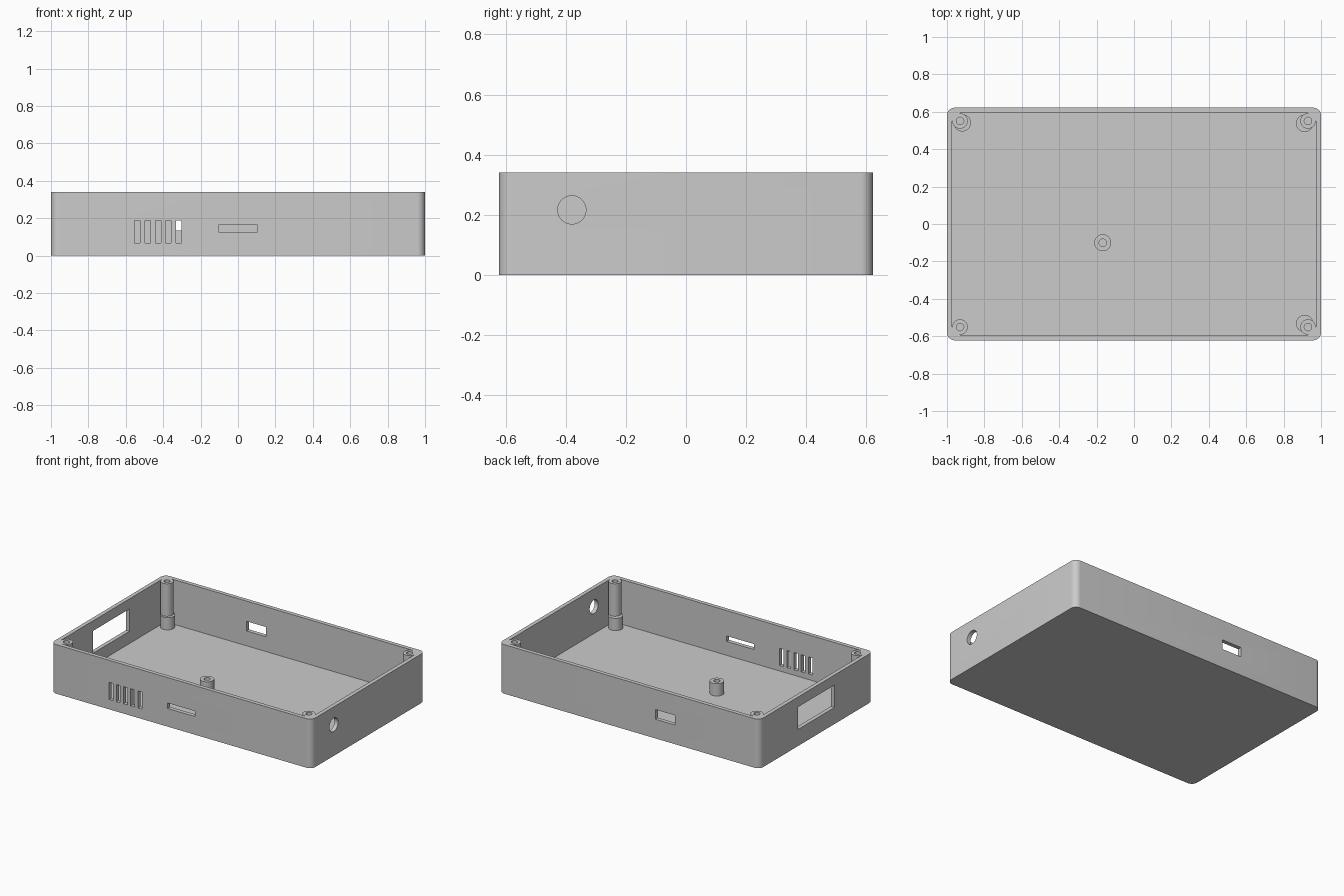
import bpy
import bmesh
from mathutils import Matrix, Vector

old = bpy.data.objects.get("Cube")
if old:
    bpy.data.objects.remove(old, do_unlink=True)

HX, HY, H = 1.0, 0.622, 0.34      # outer half sizes and height
WALL, FLOOR = 0.028, 0.03
IX, IY = HX - WALL, HY - WALL     # inner half sizes

grey = bpy.data.materials.new("light grey plastic")
grey.use_nodes = True
grey.diffuse_color = (0.6, 0.6, 0.6, 1)
grey.node_tree.nodes["Principled BSDF"].inputs["Base Color"].default_value = (0.6, 0.6, 0.6, 1)


def finish(name, bm):
    mesh = bpy.data.meshes.new(name)
    bmesh.ops.recalc_face_normals(bm, faces=bm.faces)
    bm.to_mesh(mesh)
    bm.free()
    mesh.materials.append(grey)
    obj = bpy.data.objects.new(name, mesh)
    bpy.context.collection.objects.link(obj)
    return obj


def box(name, lo, hi, radius=0):
    """Box between two corners, with optional rounded upright edges."""
    lo, hi = Vector(lo), Vector(hi)
    bm = bmesh.new()
    bmesh.ops.create_cube(bm, size=1)
    for v in bm.verts:
        v.co = (lo + hi) / 2 + v.co * (hi - lo)
    if radius:
        upright = [e for e in bm.edges if abs(e.verts[0].co.z - e.verts[1].co.z) > 0.01]
        bmesh.ops.bevel(bm, geom=upright, offset=radius, segments=8, profile=0.5, affect='EDGES')
    return finish(name, bm)


def cylinder(name, x, y, z0, z1, radius):
    bm = bmesh.new()
    bmesh.ops.create_cone(bm, cap_ends=True, segments=40, radius1=radius, radius2=radius,
                          depth=z1 - z0, matrix=Matrix.Translation((x, y, (z0 + z1) / 2)))
    return finish(name, bm)


def combine(obj, other, operation):
    """Boolean with another object, which is used up."""
    mod = obj.modifiers.new(operation.lower(), 'BOOLEAN')
    mod.operation, mod.object, mod.solver = operation, other, 'EXACT'
    bpy.context.view_layer.objects.active = obj
    bpy.ops.object.modifier_apply(modifier=mod.name)
    bpy.data.objects.remove(other, do_unlink=True)


def smooth(obj):
    bpy.ops.object.select_all(action='DESELECT')
    obj.select_set(True)
    bpy.context.view_layer.objects.active = obj
    bpy.ops.object.shade_smooth_by_angle(angle=0.6)


# Open tray
tray = box("tray", (-HX, -HY, 0), (HX, HY, H), 0.042)
combine(tray, box("cavity", (-IX, -IY, FLOOR), (IX, IY, H + 0.1)), 'DIFFERENCE')

# Front vents, front slot, back port and large side window
openings = [((-0.553 + i * 0.0553, -0.7, 0.068), (-0.523 + i * 0.0553, -0.55, 0.187)) for i in range(5)]
openings += [
    ((-0.104, -0.7, 0.126), (0.104, -0.55, 0.164)),
    ((-0.35, 0.55, 0.133), (-0.2, 0.7, 0.2)),
    ((-1.1, -0.2, 0.115), (-0.9, 0.2, 0.27)),
]
for lo, hi in openings:
    combine(tray, box("opening", lo, hi), 'DIFFERENCE')

# Round socket hole in the right wall
socket = cylinder("socket_hole", 0, 0, -0.1, 0.1, 0.047)
socket.data.transform(Matrix.Translation((1, -0.38, 0.216)) @ Matrix.Rotation(1.5707963, 4, 'Y'))
combine(tray, socket, 'DIFFERENCE')
smooth(tray)

# Screw posts in the corners, each filled out to the walls
for sx, side in ((-1, "left_end"), (1, "right_end")):
    for sy, end in ((-1, "front"), (1, "back")):
        px, py = sx * 0.93, sy * 0.551
        post = cylinder(f"screw_post_{end}_{side}", px, py, FLOOR, H, 0.041)
        xs, ys = sorted((px, sx * IX)), sorted((py, sy * IY))
        combine(post, box("gusset", (xs[0], ys[0], FLOOR), (xs[1], ys[1], H)), 'UNION')
        combine(post, cylinder("screw_hole", px, py, 0.1, H + 0.1, 0.02), 'DIFFERENCE')
        smooth(post)

# Short board standoffs beside the posts, and one in the middle of the floor
for name, x, y in (("back_left_end", -0.918, 0.541), ("back_right_end", 0.912, 0.538),
                   ("front_right_end", 0.912, -0.532)):
    smooth(cylinder("standoff_" + name, x, y, FLOOR, 0.115, 0.046))

middle = cylinder("standoff_middle", -0.167, -0.1, FLOOR, 0.115, 0.045)
combine(middle, cylinder("pin_hole", -0.167, -0.1, 0.045, 0.2, 0.02), 'DIFFERENCE')
smooth(middle)
